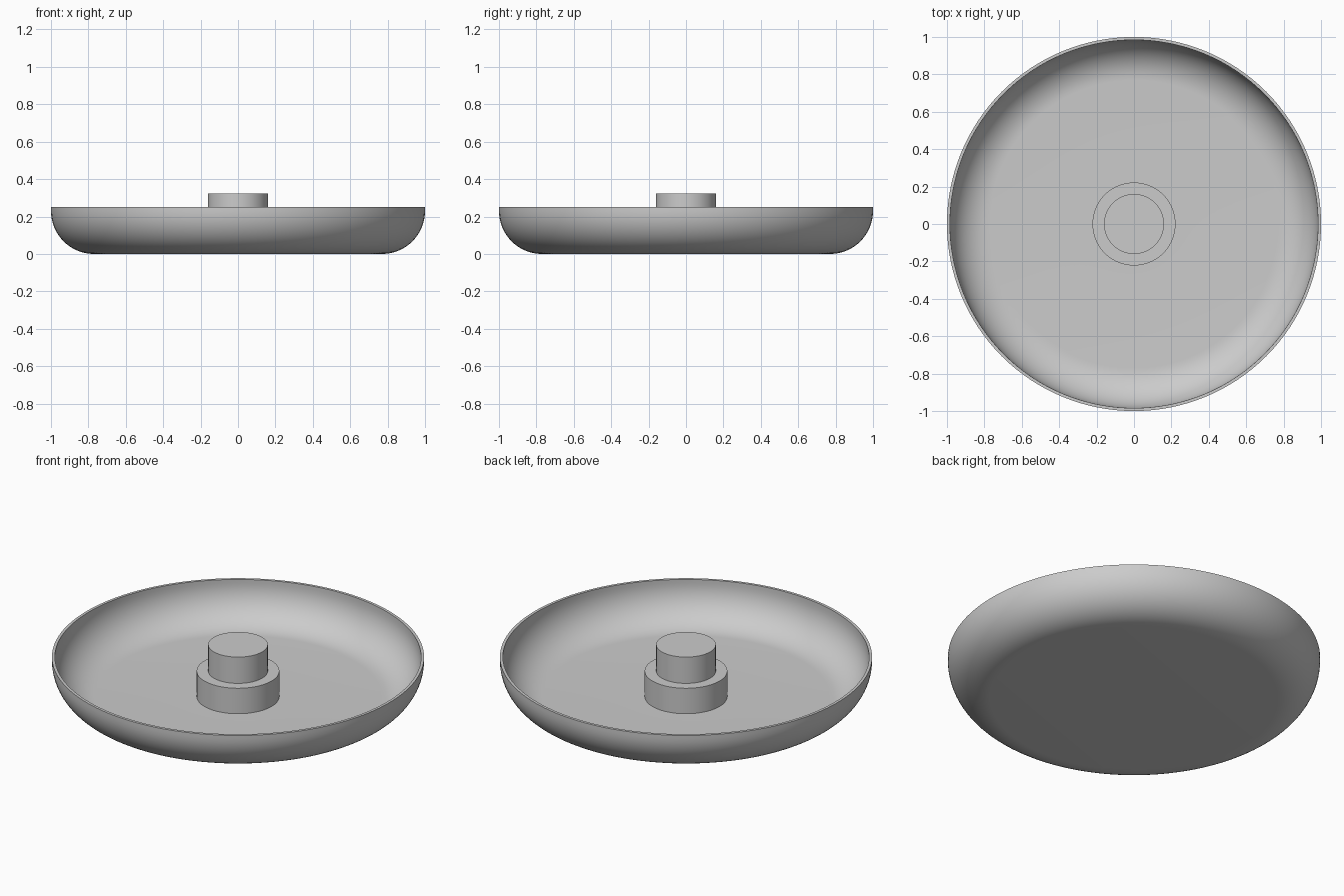
import bpy, bmesh, math

if "Cube" in bpy.data.objects:
    bpy.data.objects.remove(bpy.data.objects["Cube"])

grey = bpy.data.materials.new("plain_grey")
grey.diffuse_color = (0.6, 0.6, 0.6, 1)
grey.use_nodes = True
grey.node_tree.nodes["Principled BSDF"].inputs["Base Color"].default_value = grey.diffuse_color


def arc(cx, cz, r, start, end, n=16):
    """Points on a circular arc in the r-z plane, angles in degrees."""
    out = []
    for i in range(n + 1):
        a = math.radians(start + (end - start) * i / n)
        out.append((cx + r * math.cos(a), cz + r * math.sin(a)))
    return out


def lathe(name, profile, steps=128):
    """Spin an r-z profile that starts and ends on the axis."""
    bm = bmesh.new()
    verts = [bm.verts.new((r, 0, z)) for r, z in profile]
    edges = [bm.edges.new(p) for p in zip(verts, verts[1:])]
    bmesh.ops.spin(bm, geom=verts + edges, cent=(0, 0, 0), axis=(0, 0, 1),
                   angle=2 * math.pi, steps=steps, use_duplicate=False)
    bmesh.ops.remove_doubles(bm, verts=bm.verts, dist=1e-5)
    bmesh.ops.recalc_face_normals(bm, faces=bm.faces)
    mesh = bpy.data.meshes.new(name)
    bm.to_mesh(mesh)
    bm.free()
    mesh.materials.append(grey)
    obj = bpy.data.objects.new(name, mesh)
    bpy.context.collection.objects.link(obj)
    bpy.context.view_layer.objects.active = obj
    obj.select_set(True)
    bpy.ops.object.shade_smooth_by_angle(angle=math.radians(30))
    obj.select_set(False)
    return obj


# Thin dish with a rounded lower corner, and a stepped boss on its floor
wall, fillet, rim = 0.016, 0.23, 0.25
corner = 1 - fillet
profile = [(0, 0)]
profile += arc(corner, fillet, fillet, -90, 0)
profile += [(1, rim), (1 - wall, rim)]
profile += arc(corner, fillet, fillet - wall, 0, -90)
profile += [(0.222, wall), (0.222, 0.167), (0.16, 0.167), (0.16, 0.323), (0, 0.323)]
lathe("dish_with_stepped_boss", profile)
